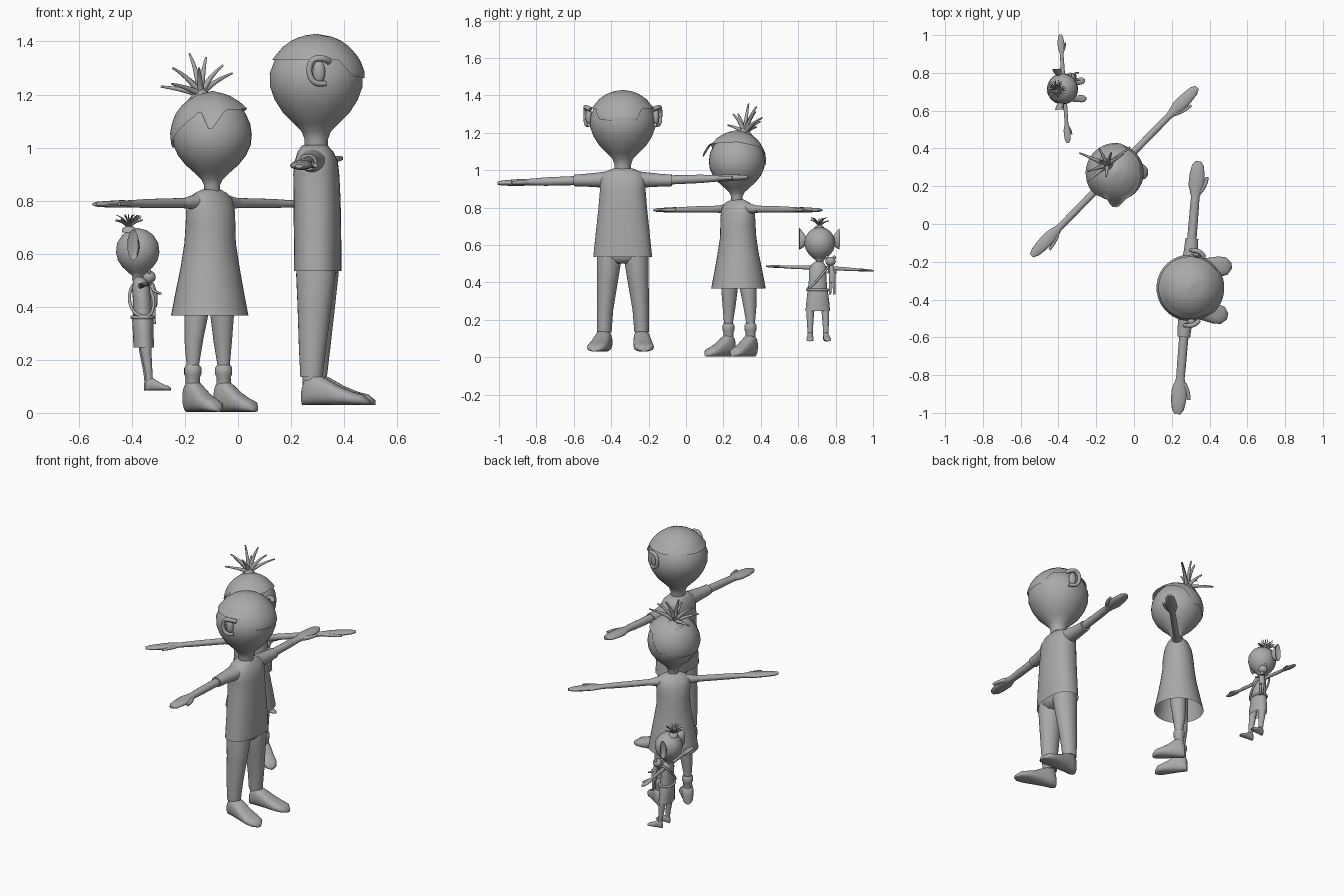
import bpy, bmesh, math, random
from math import sin, cos, pi, radians
from mathutils import Matrix, Vector

random.seed(4)
grey = bpy.data.materials.new("plain_grey")
grey.diffuse_color = (0.4, 0.4, 0.4, 1)
frame = Matrix()          # placement of the figure being built


def stand(x, y, turn):
    return Matrix.Translation((x, y, 0)) @ Matrix.Rotation(radians(turn), 4, 'Z')


def finish(name, bm, extra=None):
    bmesh.ops.recalc_face_normals(bm, faces=bm.faces)
    me = bpy.data.meshes.new(name)
    bm.to_mesh(me)
    bm.free()
    me.shade_smooth()
    me.set_sharp_from_angle(angle=radians(50))
    me.materials.append(grey)
    ob = bpy.data.objects.new(name, me)
    bpy.context.collection.objects.link(ob)
    ob.matrix_world = frame @ (extra or Matrix())
    return ob


def loft(name, rings, axis='z', n=24, open_start=False, power=1.0, extra=None):
    """Rings are (x, y, z, a, b): centre and two radii across the axis."""
    bm = bmesh.new()
    rows = []
    for x, y, z, a, b in rings:
        row = []
        for i in range(n):
            c, s = cos(2 * pi * i / n), sin(2 * pi * i / n)
            u = a * math.copysign(abs(c) ** power, c)
            v = b * math.copysign(abs(s) ** power, s)
            p = {'z': (x + u, y + v, z), 'y': (x + u, y, z + v), 'x': (x, y + u, z + v)}[axis]
            row.append(bm.verts.new(p))
        rows.append(row)
    for r, q in zip(rows, rows[1:]):
        for i in range(n):
            j = (i + 1) % n
            bm.faces.new((r[i], r[j], q[j], q[i]))
    if not open_start:
        bm.faces.new(rows[0])
    bm.faces.new(rows[-1])
    return finish(name, bm, extra)


def ball(name, centre, radii):
    bm = bmesh.new()
    bmesh.ops.create_uvsphere(bm, u_segments=20, v_segments=12, radius=1)
    bm.transform(Matrix.Translation(centre) @ Matrix.Diagonal((*radii, 1)))
    return finish(name, bm)


def tube(name, points, r0, r1, cyclic=False, res=3):
    cu = bpy.data.curves.new(name, 'CURVE')
    cu.dimensions = '3D'
    cu.bevel_depth = 1
    cu.bevel_resolution = res
    cu.resolution_u = 5
    cu.use_fill_caps = True
    sp = cu.splines.new('NURBS')
    sp.points.add(len(points) - 1)
    for i, p in enumerate(points):
        sp.points[i].co = (*p, 1)
        sp.points[i].radius = r0 + (r1 - r0) * i / (len(points) - 1)
    sp.order_u = 3
    sp.use_endpoint_u = not cyclic
    sp.use_cyclic_u = cyclic
    cu.materials.append(grey)
    ob = bpy.data.objects.new(name, cu)
    bpy.context.collection.objects.link(ob)
    ob.matrix_world = frame


def lerp(table, x):
    for (x0, y0), (x1, y1) in zip(table, table[1:]):
        if x <= x1:
            return y0 + (y1 - y0) * (x - x0) / (x1 - x0)
    return table[-1][1]


def head(name, profile):
    return loft(name, [(0, 0, z, r, r) for z, r in profile], n=32)


def hair_cap(name, profile, edge, flare, n=72, m=12):
    """Shell over the head whose lower edge height depends on direction."""
    bm = bmesh.new()
    top = profile[-1][0] + 0.007
    rows = []
    for i in range(n):
        deg = -180 + 360 * i / n
        low, out, row = lerp(edge, deg), lerp(flare, deg), []
        for k in range(m + 1):
            t = k / m
            z = top - (top - low) * sin(t * pi / 2) ** 2
            r = (lerp(profile, z - 0.004) + 0.007 + out * t ** 2) if k else 0.001
            a = radians(deg)
            row.append(bm.verts.new((r * cos(a), r * sin(a), z)))
        rows.append(row)
    for i in range(n):
        r, q = rows[i], rows[(i + 1) % n]
        for k in range(m):
            bm.faces.new((r[k], r[k + 1], q[k + 1], q[k]))
    bm.faces.new([r[0] for r in rows])
    return finish(name, bm)


def arm(name, s, y0, z0, length, z1, r, w, x=0.0):
    """Straight arm ending in a flat mitten hand with a thumb."""
    table = [(0, r, r), (.45, r * .95, r * .9), (.6, r * .9, r * .75), (.66, w * .75, r * .7),
             (.73, w, r * .75), (.85, w * .95, r * .65), (.95, w * .75, r * .55), (1, w * .35, r * .3)]
    loft(name, [(x, s * (y0 + (length - y0) * t), z0 + (z1 - z0) * t, a, b)
                for t, a, b in table], axis='y', n=16)
    at = lambda t, dx: (x + dx, s * (y0 + (length - y0) * t), z0 + (z1 - z0) * t)
    tube(name + "_thumb", [at(.66, w * .5), at(.73, w * 1.15), at(.83, w * 1.3)], r * .55, r * .35)


def foot(name, s, x, y, back, length, w, h, z0, splay):
    table = [(0, .4, .55), (.06, .75, .85), (.2, .82, 1), (.35, .88, .85), (.55, .95, .6),
             (.75, 1, .42), (.9, .85, .33), (1, .3, .15)]
    loft(name, [(t * length - back, 0, z0 + h * q / 2, w * p, h * q / 2) for t, p, q in table],
         axis='x', power=.8,
         extra=Matrix.Translation((x, s * y, 0)) @ Matrix.Rotation(radians(s * splay), 4, 'Z'))


SIDES = (("left", 1), ("right", -1))

# ---------------- Tall man ----------------
frame = stand(.295, -.338, -4.7)
man = [(.98, .045), (1.03, .044), (1.06, .055), (1.09, .085), (1.13, .125), (1.18, .157), (1.23, .175),
       (1.28, .176), (1.33, .157), (1.375, .12), (1.405, .078), (1.418, .04), (1.422, .005)]
head("man_head", man)
hair_cap("man_hair", man,
         [(-180, 1.33), (-55, 1.33), (-38, 1.27), (0, 1.26), (28, 1.265), (42, 1.33), (180, 1.33)],
         [(-180, 0), (180, 0)])
loft("man_shirt", [(.005, 0, .535, .088, .158), (.005, 0, .65, .088, .146), (.003, 0, .8, .088, .13),
                   (0, 0, .9, .086, .122), (0, 0, .95, .08, .125), (-.003, 0, .985, .066, .105),
                   (-.005, 0, 1.003, .052, .07), (-.005, 0, 1.01, .046, .048)],
     n=32, open_start=True, power=.85)
loft("man_hips", [(.005, 0, .50, .05, .06), (.005, 0, .53, .075, .135), (.003, 0, .6, .075, .13)])
for side, s in SIDES:
    ztip = .962 if s > 0 else .93
    loft("man_sleeve_" + side, [(-.005, s * .07, .95, .055, .045), (-.008, s * .13, .948, .045, .04),
                                (-.01, s * .2, .946, .037, .034), (-.01, s * .262, .945, .034, .031)],
         axis='y')
    arm("man_arm_" + side, s, .2, .946, .672, ztip, .025, .042, -.01)
    loft("man_trouser_" + side, [(-.01, s * .1, .135, .042, .039), (-.006, s * .096, .25, .052, .044),
                                 (0, s * .083, .4, .064, .056), (.004, s * .073, .52, .074, .066),
                                 (.004, s * .068, .6, .07, .06)])
    loft("man_ankle_" + side, [(-.005, s * .1, .07, .036, .035), (-.01, s * .1, .16, .036, .034)], n=16)
    foot("man_shoe_" + side, s, -.01, .1, .035, .26, .054, .118, .03, 9)
    ball("man_ear_" + side, (.025, s * .18, 1.285), (.024, .018, .044))
    tube("man_ear_rim_" + side, [(.062, s * .168, 1.325), (.045, s * .195, 1.338), (0, s * .2, 1.335),
                                 (-.015, s * .2, 1.285), (.01, s * .198, 1.235), (.05, s * .178, 1.242)],
         .013, .010)

# ---------------- Woman in a dress ----------------
frame = stand(-.098, .272, -44.5)
woman = [(.80, .03), (.86, .031), (.88, .04), (.905, .066), (.935, .1), (.97, .128), (1.01, .146),
         (1.05, .15), (1.09, .144), (1.13, .126), (1.165, .098), (1.19, .062), (1.202, .03), (1.206, .005)]
head("woman_head", woman)
hair_cap("woman_hair", woman,
         [(-180, 1.0), (-128, 1.0), (-62, 1.14), (-48, 1.06), (-28, 1.14), (45, 1.15), (110, 1.12),
          (135, 1.02), (150, 1.03), (180, 1.0)],
         [(-180, 0), (-75, .005), (-48, .03), (0, .018), (60, .008), (110, 0), (180, 0)])
loft("woman_hair_knot", [(-.055, 0, 1.17, .06, .06), (-.06, 0, 1.2, .03, .03), (-.06, 0, 1.225, .014, .014)], n=16)
tips = [(-.21, -.06, 1.23), (-.105, -.015, 1.355), (-.04, .15, 1.28), (-.075, -.14, 1.24), (-.11, -.1, 1.30),
        (-.09, .06, 1.34), (-.04, .1, 1.31), (-.02, -.05, 1.30), (-.15, .03, 1.26)]
for i, (x, y, z) in enumerate(tips):
    tube("woman_hair_spike_%d" % i, [(-.06, 0, 1.2), (-.06 + (x + .06) * .4, y * .4, 1.2 + (z - 1.2) * .65),
                                     (x, y, z)], .014, .004, res=2)
loft("woman_dress", [(-.012, 0, .367, .145, .147), (-.012, 0, .45, .127, .133), (-.01, 0, .55, .107, .115),
                     (-.01, 0, .64, .094, .1), (-.008, 0, .71, .09, .098), (-.008, 0, .77, .08, .102),
                     (-.008, 0, .805, .065, .096), (-.006, 0, .828, .045, .075), (-.004, 0, .842, .03, .04)],
     n=32, open_start=True)
for side, s in SIDES:
    loft("woman_shoulder_" + side, [(-.008, s * .06, .797, .035, .032), (-.008, s * .11, .793, .026, .024),
                                    (-.008, s * .15, .79, .019, .018)], axis='y', n=16)
    arm("woman_arm_" + side, s, .1, .792, .625, .786, .019, .034, -.008)
    loft("woman_leg_" + side, [(-.02, s * .083, .1, .022, .022), (-.02, s * .083, .18, .024, .023),
                               (-.02, s * .078, .27, .036, .034), (-.015, s * .07, .36, .045, .043),
                               (-.012, s * .06, .48, .05, .048)], n=20)
    loft("woman_sock_" + side, [(-.02, s * .083, .08, .028, .028), (-.02, s * .083, .135, .027, .027),
                                (-.02, s * .083, .145, .033, .032), (-.02, s * .083, .17, .033, .032),
                                (-.02, s * .083, .18, .026, .026)], n=20)
    foot("woman_shoe_" + side, s, -.02, .083, .035, .19, .042, .125, .004, 6)

# ---------------- Small child with big ears ----------------
frame = stand(-.378, .715, 4)
child = [(.49, .018), (.515, .02), (.53, .036), (.55, .058), (.575, .075), (.605, .082), (.64, .078),
         (.67, .059), (.688, .035), (.696, .004)]
head("child_head", child)
loft("child_hair_band", [(-.03, 0, .68, .03, .03), (-.032, 0, .695, .026, .026), (-.033, 0, .703, .014, .014)], n=16)
for i in range(26):
    a, lift = i * 2.4, random.uniform(.022, .05)
    reach = .062 - lift * .35
    x, y = cos(a) * reach, sin(a) * reach
    tube("child_hair_spike_%d" % i, [(-.033, 0, .695), (-.033 + x * .35, y * .35, .70 + lift * .8),
                                     (-.033 + x, y, .70 + lift)], .004, .0015, res=1)
loft("child_top", [(.018, -.012, .35, .036, .052), (.016, -.012, .42, .035, .047), (.012, -.01, .47, .033, .047),
                   (.008, -.008, .497, .026, .036), (.004, -.005, .512, .016, .018)])
loft("child_skirt", [(.022, -.012, .247, .039, .066), (.02, -.012, .3, .039, .061), (.018, -.012, .35, .04, .055),
                     (.018, -.012, .366, .036, .05)], open_start=True)
tube("child_belt", [(.018 + .043 * cos(k * pi / 4), -.012 + .06 * sin(k * pi / 4), .36) for k in range(8)],
     .007, .007, cyclic=True)
tube("child_strap", [(.015, .052, .5), (.05, .035, .47), (.062, -.01, .42), (.05, -.055, .37),
                     (.015, -.07, .36), (-.022, -.05, .38), (-.035, 0, .43), (-.02, .045, .48)],
     .006, .006, cyclic=True)
for side, s in SIDES:
    arm("child_arm_" + side, s, .03, .478, .288, .462 if s > 0 else .486, .0105, .018, .008)
    loft("child_leg_" + side, [(.042, s * .042 - .012, .1, .013, .013), (.038, s * .042 - .012, .15, .014, .015),
                               (.028, s * .041 - .012, .23, .02, .02), (.024, s * .036 - .012, .3, .024, .024)], n=16)
    foot("child_foot_" + side, s, .042, .042 - s * .012, .016, .096, .019, .05, .085, 5)
    loft("child_ear_" + side, [(-.012, s * .066, .62, .012, .016), (-.018, s * .082, .625, .018, .034),
                               (-.022, s * .098, .63, .022, .05), (-.025, s * .108, .633, .022, .058),
                               (-.02, s * .1, .63, .014, .04)], axis='y', n=16)

# Doll carried on the child's front
ball("doll_head", (.045, .055, .512), (.027, .027, .025))
loft("doll_body", [(.062, .062, .40, .016, .018), (.062, .062, .45, .017, .018), (.055, .058, .49, .01, .01)], n=14)
for side, s in SIDES:
    ball("doll_ear_" + side, (.045, .055 + s * .02, .534), (.008, .009, .01))
    tube("doll_arm_" + side, [(.06, .06 + s * .012, .465), (.075, .06 + s * .022, .452), (.092, .06 + s * .02, .45)],
         .006, .004)
    tube("doll_leg_" + side, [(.062, .062 + s * .009, .41), (.064, .062 + s * .01, .37), (.066, .062 + s * .011, .335)],
         .008, .006)

# Turn the tubes into meshes
for ob in bpy.data.objects:
    ob.select_set(ob.type == 'CURVE')
    if ob.type == 'CURVE':
        bpy.context.view_layer.objects.active = ob
bpy.ops.object.convert(target='MESH')
